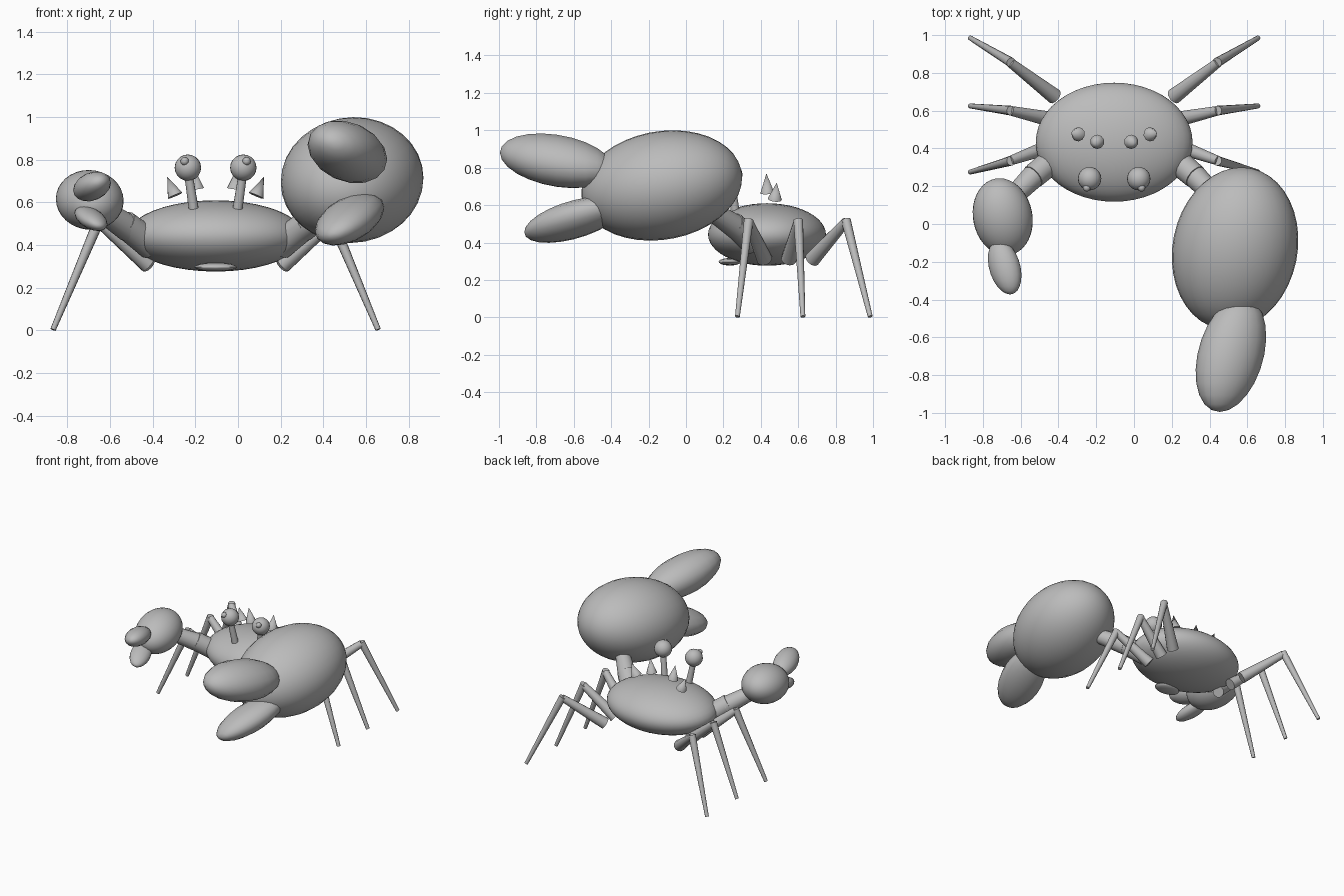
import bpy, bmesh, math
from mathutils import Vector, Matrix

if "Cube" in bpy.data.objects:
    bpy.data.objects.remove(bpy.data.objects["Cube"])

CX = -0.105  # mirror line of the body

shell = bpy.data.materials.new("shell_grey")
shell.diffuse_color = (0.5, 0.5, 0.5, 1)
shell.use_nodes = True
shell.node_tree.nodes["Principled BSDF"].inputs["Base Color"].default_value = shell.diffuse_color


def finish(name, bm):
    bmesh.ops.recalc_face_normals(bm, faces=bm.faces)
    me = bpy.data.meshes.new(name)
    bm.to_mesh(me)
    bm.free()
    me.materials.append(shell)
    ob = bpy.data.objects.new(name, me)
    bpy.context.collection.objects.link(ob)
    bpy.ops.object.select_all(action='DESELECT')
    ob.select_set(True)
    bpy.context.view_layer.objects.active = ob
    bpy.ops.object.shade_smooth_by_angle(angle=math.radians(40))
    return ob


def ellipsoid(name, center, radii, lean=(0, 0, 0), seg=32, rings=16):
    """Sphere with extents radii; lean = slant of the xy, xz and yz axes, poles along y."""
    rx, ry, rz = radii
    xy, xz, yz = lean
    a = xy / ry
    b = math.sqrt(rx * rx - a * a)
    c = yz / ry
    d = (xz - a * c) / b
    e = math.sqrt(rz * rz - c * c - d * d)
    m = Matrix(((b, 0, a), (0, 0, ry), (d, e, c))).to_4x4()
    bm = bmesh.new()
    bmesh.ops.create_uvsphere(bm, u_segments=seg, v_segments=rings, radius=1,
                              matrix=Matrix.Translation(center) @ m)
    return finish(name, bm)


def cone(name, p, q, r1, r2, seg=12):
    """Tapered limb from point p to point q."""
    p, q = Vector(p), Vector(q)
    rot = (q - p).to_track_quat('Z', 'Y').to_matrix().to_4x4()
    bm = bmesh.new()
    bmesh.ops.create_cone(bm, cap_ends=True, segments=seg, radius1=r1, radius2=r2,
                          depth=(q - p).length,
                          matrix=Matrix.Translation((p + q) / 2) @ rot)
    return finish(name, bm)


def claw(name, center, s, side):
    """Palm with an upper and a lower finger, scaled by s and mirrored by side."""
    def part(label, off, radii, lean, seg, rings):
        pos = Vector(center) + Vector((off[0] * side, off[1], off[2])) * s
        k = s * s
        ellipsoid(name + label, pos, [r * s for r in radii],
                  (lean[0] * side * k, lean[1] * side * k, lean[2] * k), seg, rings)
    part("_palm", (0, 0, 0), (0.335, 0.43, 0.295), (0.015, 0.003, 0.0177), 32, 20)
    part("_upper_finger", (-0.022, -0.56, 0.132), (0.187, 0.305, 0.148),
         (0.018, -0.0067, -0.0133), 16, 12)
    part("_lower_finger", (-0.012, -0.47, -0.183), (0.163, 0.265, 0.124),
         (0.015, 0.0088, 0.0175), 16, 12)


# Body and mouth
ellipsoid("body", (CX, 0.433, 0.443), (0.415, 0.315, 0.167), seg=40, rings=24)
ellipsoid("mouth", (CX, 0.235, 0.297), (0.1, 0.06, 0.02), seg=16, rings=10)

# Claws: one large, one small
claw("large_claw", (0.535, -0.13, 0.705), 1.0, 1)
claw("small_claw", (-0.695, 0.038, 0.612), 0.475, -1)

for side, tag in ((-1, "left"), (1, "right")):
    def at(x, y, z):
        return (CX + side * x, y, z)

    # Arms
    cone(f"{tag}_upper_arm", at(0.30, 0.36, 0.40), at(0.43, 0.25, 0.50), 0.07, 0.065, 16)
    cone(f"{tag}_forearm", at(0.41, 0.27, 0.48), at(0.56, 0.12, 0.58), 0.065, 0.05, 16)

    # Three walking legs, each with a thigh and a shin
    for pos, hip, knee, foot in (("front", 0.42, 0.335, 0.275),
                                 ("middle", 0.55, 0.60, 0.625),
                                 ("rear", 0.675, 0.855, 0.985)):
        cone(f"{tag}_{pos}_thigh", at(0.315, hip, 0.31), at(0.55, knee, 0.51), 0.042, 0.025)
        cone(f"{tag}_{pos}_shin", at(0.545, knee, 0.52), at(0.762, foot, 0.004), 0.026, 0.013)

    # Eyes on stalks
    cone(f"{tag}_eye_stalk", at(0.10, 0.265, 0.55), at(0.127, 0.242, 0.73), 0.024, 0.02)
    ellipsoid(f"{tag}_eye", at(0.13, 0.24, 0.763), (0.062, 0.062, 0.062), seg=20, rings=12)
    ellipsoid(f"{tag}_pupil", at(0.145, 0.192, 0.793), (0.02, 0.02, 0.02), seg=12, rings=8)

    # Back spikes
    cone(f"{tag}_inner_spike", at(0.09, 0.435, 0.663), at(0.105, 0.43, 0.77), 0.038, 0, 10)
    cone(f"{tag}_outer_spike", at(0.19, 0.475, 0.632), at(0.227, 0.485, 0.72), 0.038, 0, 10)
